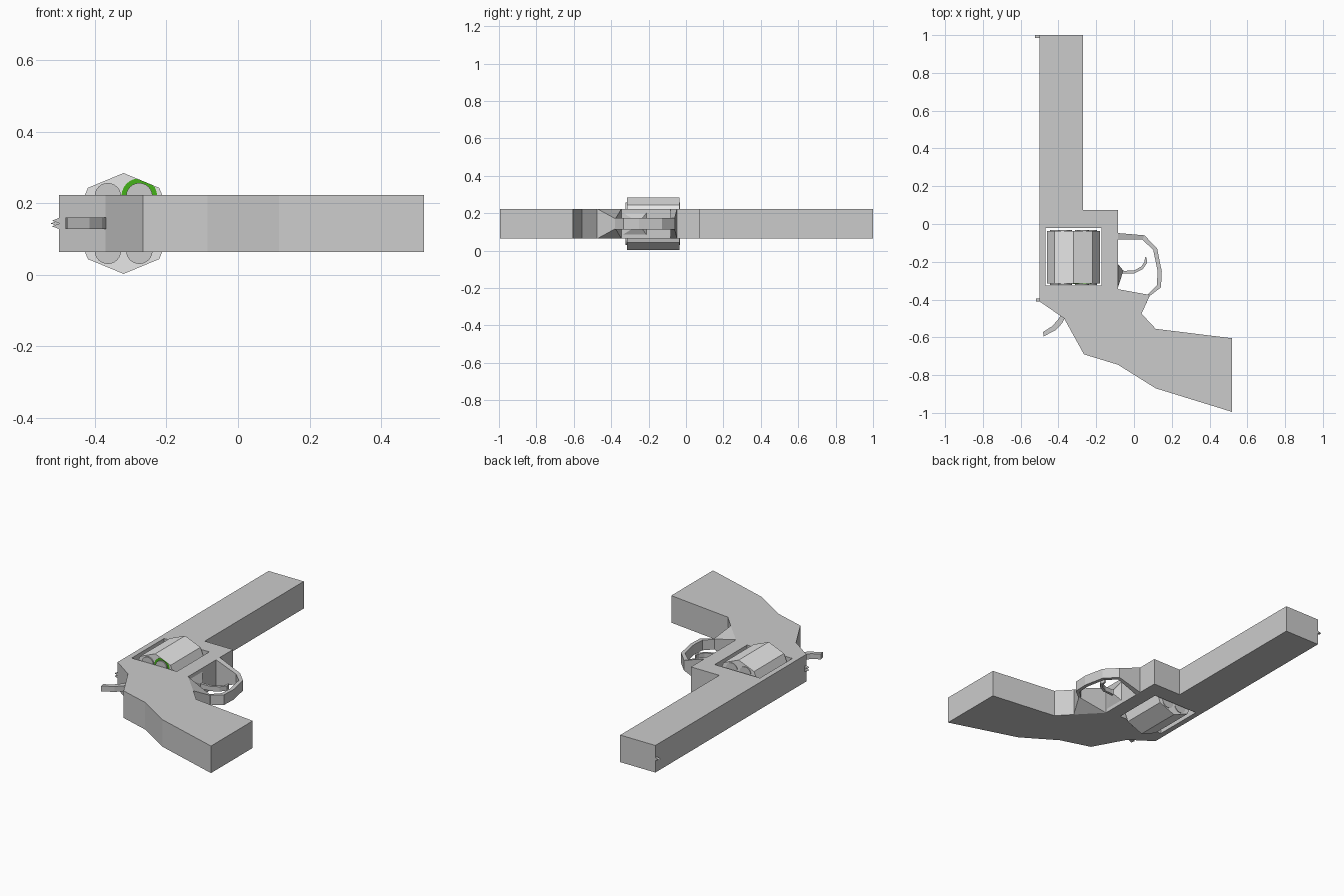
import bpy, bmesh
from math import sin, cos, pi, radians
from mathutils import Vector

if "Cube" in bpy.data.objects:
    bpy.data.objects.remove(bpy.data.objects["Cube"])

MID = 0.144      # height of the central plane
HALF = 0.08      # half thickness of the frame
AXIS_X = -0.32   # cylinder axis
DRUM_R = 0.141


def material(name, rgb):
    m = bpy.data.materials.new(name)
    m.use_nodes = True
    m.diffuse_color = (*rgb, 1)
    m.node_tree.nodes["Principled BSDF"].inputs["Base Color"].default_value = (*rgb, 1)
    return m


steel = material("grey steel", (0.6, 0.6, 0.6))
pale = material("pale steel", (0.8, 0.8, 0.8))
green = material("green", (0.06, 0.45, 0.01))


def finish(name, bm, mat):
    bmesh.ops.recalc_face_normals(bm, faces=bm.faces)
    me = bpy.data.meshes.new(name)
    bm.to_mesh(me)
    bm.free()
    ob = bpy.data.objects.new(name, me)
    bpy.context.collection.objects.link(ob)
    me.materials.append(mat)
    return ob


def skin(name, rings, mat):
    """Closed solid through rings of equal point count."""
    bm = bmesh.new()
    vs = [[bm.verts.new(p) for p in ring] for ring in rings]
    n = len(vs[0])
    for a, b in zip(vs, vs[1:]):
        for i in range(n):
            j = (i + 1) % n
            bm.faces.new((a[i], a[j], b[j], b[i]))
    bm.faces.new(vs[0])
    bm.faces.new(vs[-1])
    return finish(name, bm, mat)


def plate(name, outline, half, mat):
    """Outline in plan, thickened about the central plane."""
    return skin(name, [[(x, y, MID + s * half) for x, y in outline] for s in (-1, 1)], mat)


def strap(name, pairs, mat):
    """Bent bar: each entry is outer point, inner point, half height."""
    rings = []
    for a, b, h in pairs:
        rings.append([(*a, MID - h), (*a, MID + h), (*b, MID + h), (*b, MID - h)])
    return skin(name, rings, mat)


def disc(cx, cz, y, r, sides):
    return [(cx + r * sin(2 * pi * i / sides), y, cz + r * cos(2 * pi * i / sides))
            for i in range(sides)]


# Barrel, frame and grip in one outline
frame = plate("frame_and_grip", [
    (-0.5, 1), (-0.27, 1), (-0.27, 0.075), (-0.085, 0.075), (-0.085, -0.345),
    (0.04, -0.475), (0.115, -0.555), (0.52, -0.605), (0.52, -0.995),
    (0.115, -0.87), (-0.085, -0.745), (-0.265, -0.69), (-0.37, -0.5),
    (-0.5, -0.41)], HALF, steel)

# Window for the cylinder
cutter = plate("window_cutter", [(-0.468, -0.325), (-0.172, -0.325),
                                 (-0.172, -0.022), (-0.468, -0.022)], 0.2, steel)
cutter.hide_render = True
cutter.hide_viewport = True
cut = frame.modifiers.new("window", "BOOLEAN")
cut.object = cutter
cut.solver = "EXACT"

# Tapered tang where the guard meets the grip
strap("guard_tang", [((-0.085, -0.345), (0.04, -0.475), HALF),
                     ((0.085, -0.376), (0.083, -0.38), 0.028)], steel)

# Eight-sided cylinder
skin("cylinder", [disc(AXIS_X, MID, y, DRUM_R, 8) for y in (-0.316, -0.036)], pale)

# Six cartridges
for k in range(6):
    a = radians(60 * k)
    cx, cz = AXIS_X + 0.088 * cos(a), MID + 0.088 * sin(a)
    shell = skin(f"cartridge_{k + 1}", [disc(cx, cz, y, 0.037, 24) for y in (-0.324, -0.033)], steel)
    bpy.ops.object.select_all(action="DESELECT")
    shell.select_set(True)
    bpy.context.view_layer.objects.active = shell
    bpy.ops.object.shade_smooth_by_angle()

# Green patch around one cartridge, kept inside the cylinder edge
cx, cz = AXIS_X + 0.088 * cos(pi / 3), MID + 0.088 * sin(pi / 3)
edge = Vector((sin(pi / 8), 0, cos(pi / 8)))
rings = []
for y in (-0.3165, -0.315):
    ring = []
    for p in disc(cx, cz, y, 0.05, 24):
        v = Vector(p)
        over = (v - Vector((AXIS_X, y, MID))).dot(edge) - DRUM_R * cos(pi / 8)
        ring.append(v - edge * max(over, 0))
    rings.append(ring)
skin("green_patch", rings, green)

# Trigger guard, flared where it leaves the frame
strap("trigger_guard", [
    ((-0.085, -0.048), (-0.085, -0.083), HALF),
    ((0.055, -0.06), (0.045, -0.083), 0.03),
    ((0.122, -0.128), (0.102, -0.138), 0.03),
    ((0.147, -0.25), (0.125, -0.25), 0.03),
    ((0.143, -0.335), (0.121, -0.325), 0.03),
    ((0.085, -0.38), (0.075, -0.372), 0.03)], steel)

# Trigger with its tapered root
strap("trigger_root", [((-0.086, -0.21), (-0.086, -0.34), 0.06),
                       ((-0.058, -0.245), (-0.062, -0.265), 0.014)], steel)
strap("trigger", [
    ((-0.07, -0.243), (-0.07, -0.262), 0.014),
    ((-0.05, -0.248), (-0.05, -0.263), 0.014),
    ((0.0, -0.246), (0.003, -0.261), 0.014),
    ((0.038, -0.226), (0.047, -0.238), 0.014),
    ((0.056, -0.2), (0.07, -0.205), 0.014),
    ((0.058, -0.175), (0.066, -0.178), 0.014)], steel)

# Hammer
strap("hammer", [
    ((-0.39, -0.487), (-0.365, -0.495), 0.016),
    ((-0.405, -0.51), (-0.38, -0.525), 0.016),
    ((-0.435, -0.542), (-0.415, -0.562), 0.016),
    ((-0.482, -0.572), (-0.478, -0.595), 0.016)], steel)


# Sights
def sight(name, z, y0, y1, tip):
    skin(name, [[(-0.499, y, z - 0.008), (tip, y, z), (-0.499, y, z + 0.008)]
                for y in (y0, y1)], steel)


sight("front_sight", MID, 0.984, 1.0, -0.525)
for side, s in (("upper", 1), ("lower", -1)):
    sight(f"rear_sight_{side}", MID + s * 0.008, -0.41, -0.394, -0.52)
